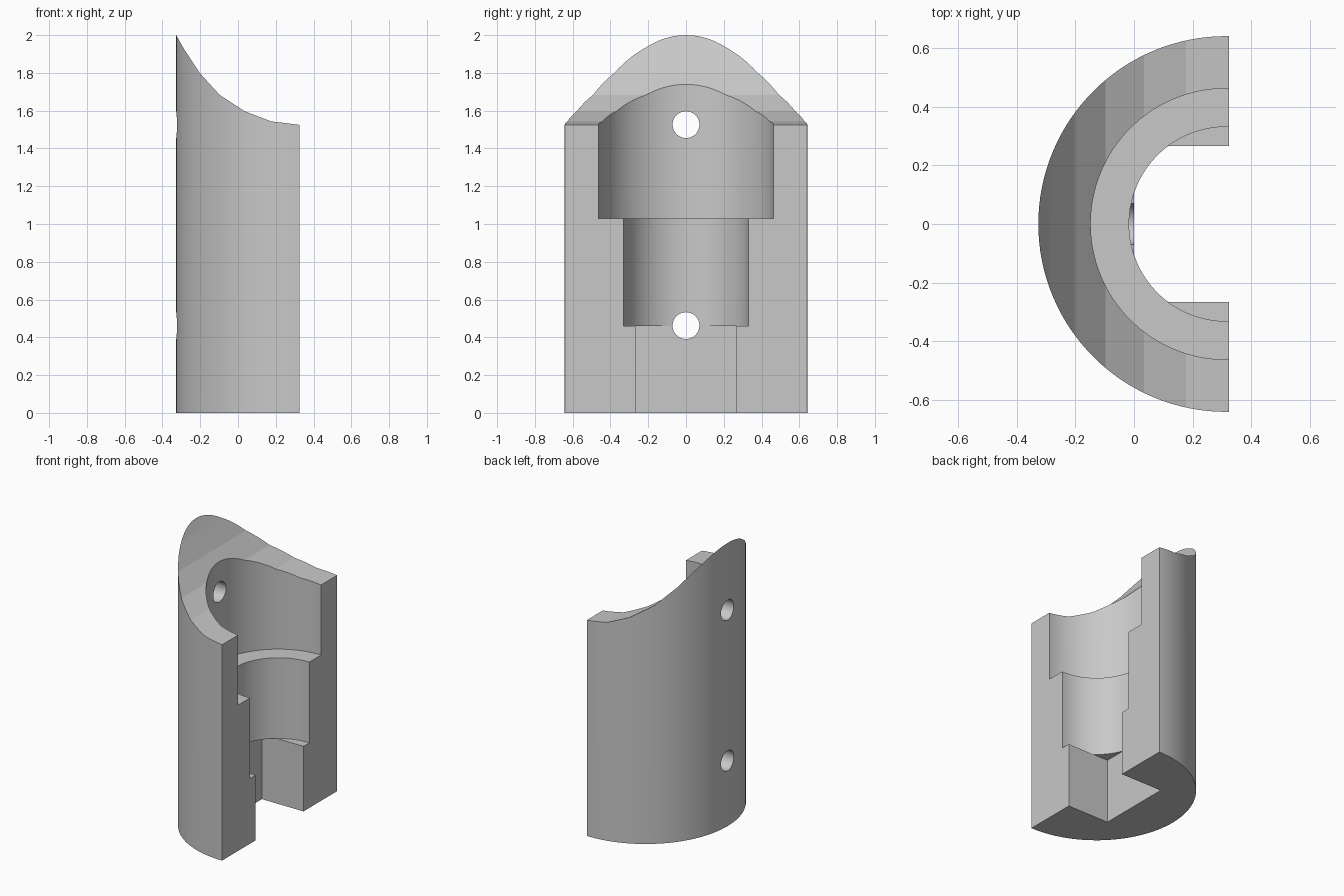
import bpy, bmesh, math
from mathutils import Matrix

if "Cube" in bpy.data.objects:
    bpy.data.objects.remove(bpy.data.objects["Cube"])

AXIS_X = 0.315      # shared axis of the outer wall and bores
FACE_X = 0.325      # flat open face

grey = bpy.data.materials.new("plain grey")
grey.use_nodes = True
colour = (0.58, 0.58, 0.58, 1)
grey.diffuse_color = colour
grey.node_tree.nodes["Principled BSDF"].inputs["Base Color"].default_value = colour


def make(name, bm):
    bmesh.ops.recalc_face_normals(bm, faces=bm.faces)
    mesh = bpy.data.meshes.new(name)
    bm.to_mesh(mesh)
    bm.free()
    mesh.materials.append(grey)
    obj = bpy.data.objects.new(name, mesh)
    bpy.context.collection.objects.link(obj)
    return obj


def cylinder(name, radius, z0, z1, segments=128):
    bm = bmesh.new()
    bmesh.ops.create_cone(bm, cap_ends=True, segments=segments, radius1=radius,
                          radius2=radius, depth=z1 - z0,
                          matrix=Matrix.Translation((AXIS_X, 0, (z0 + z1) / 2)))
    return make(name, bm)


def cross_hole(name, radius, z):
    bm = bmesh.new()
    bmesh.ops.create_cone(bm, cap_ends=True, segments=48, radius1=radius,
                          radius2=radius, depth=0.6,
                          matrix=Matrix.Translation((-0.2, 0, z))
                          @ Matrix.Rotation(math.pi / 2, 4, "Y"))
    return make(name, bm)


def prism(name, profile, half_width):
    """Extrude an x-z profile across y."""
    bm = bmesh.new()
    face = bm.faces.new([bm.verts.new((x, -half_width, z)) for x, z in profile])
    out = bmesh.ops.extrude_face_region(bm, geom=[face])
    moved = [v for v in out["geom"] if isinstance(v, bmesh.types.BMVert)]
    bmesh.ops.translate(bm, verts=moved, vec=(0, 2 * half_width, 0))
    return make(name, bm)


def box(name, x0, x1, half_width, z0, z1):
    return prism(name, [(x0, z0), (x1, z0), (x1, z1), (x0, z1)], half_width)


# Outer wall of the half sleeve
body = cylinder("half_sleeve", 0.642, 0, 2.2)

# Faceted saddle that shapes the top
saddle = [(-0.5, 2.29), (-0.327, 2.0), (-0.288, 1.93), (-0.203, 1.80),
          (-0.098, 1.684), (0.035, 1.597), (0.177, 1.543), (FACE_X, 1.525),
          (1.2, 1.525), (1.2, 2.5), (-0.5, 2.5)]

# Open face, stepped bore, bottom slot and cross holes
cutters = [
    box("open_side_cutter", FACE_X, 1.3, 1, -0.5, 2.6),
    prism("saddle_cutter", saddle, 1),
    cylinder("wide_bore_cutter", 0.463, 1.03, 2.4),
    cylinder("narrow_bore_cutter", 0.332, 0.46, 1.2),
    box("slot_cutter", 0, 1, 0.267, -0.2, 0.46),
    cross_hole("upper_hole_cutter", 0.071, 1.526),
    cross_hole("lower_hole_cutter", 0.071, 0.462),
]

bpy.context.view_layer.objects.active = body
for cutter in cutters:
    mod = body.modifiers.new("cut", "BOOLEAN")
    mod.operation = "DIFFERENCE"
    mod.solver = "EXACT"
    mod.object = cutter
    bpy.ops.object.modifier_apply(modifier=mod.name)
    bpy.data.objects.remove(cutter)

# Smooth round walls, crisp saddle facets
bpy.ops.object.select_all(action="DESELECT")
body.select_set(True)
bpy.ops.object.shade_smooth_by_angle(angle=math.radians(8.5))
